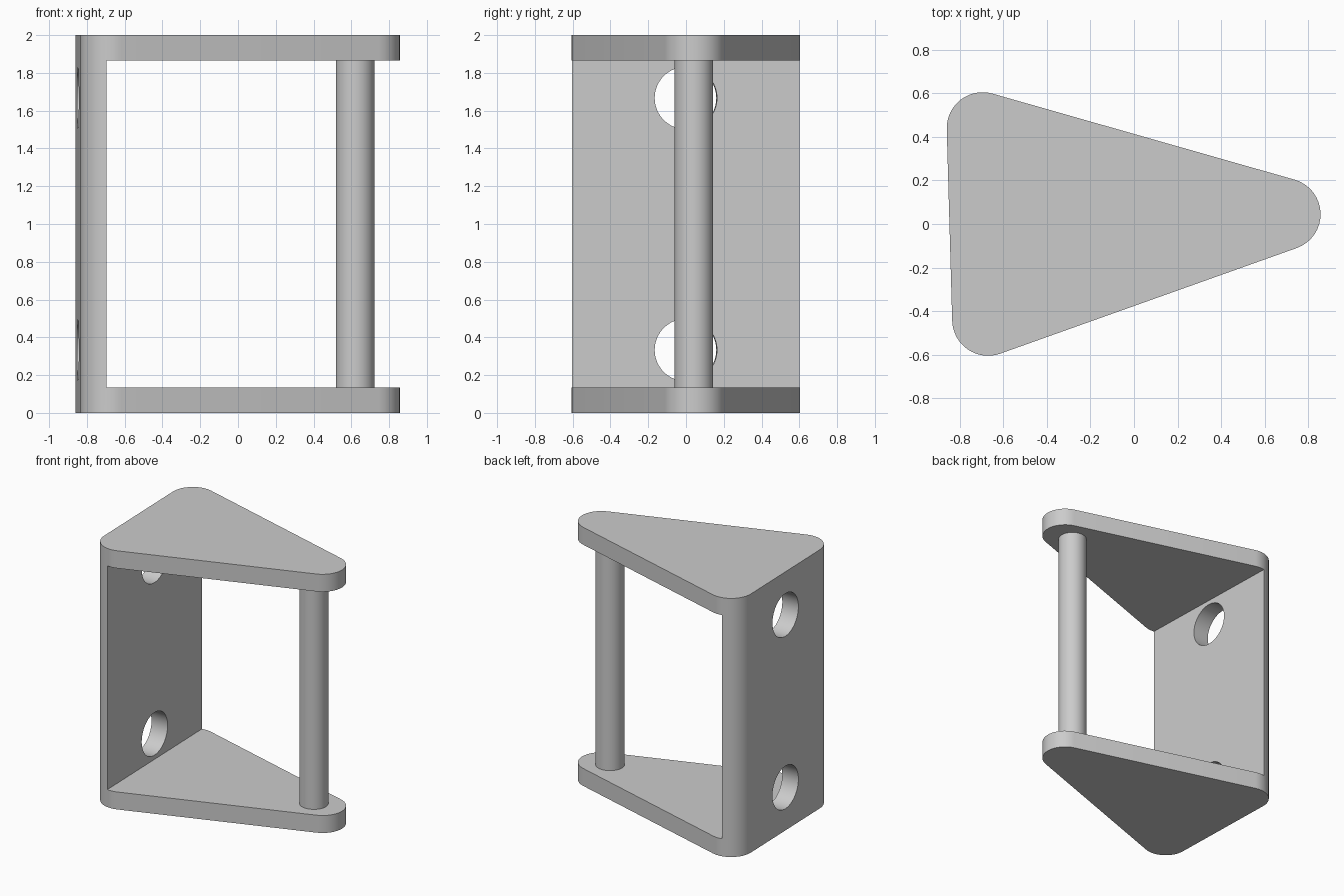
import bpy, bmesh
from math import pi, cos, sin, atan2, radians
from mathutils import Vector, Matrix

cube = bpy.data.objects.get("Cube")
if cube:
    bpy.data.objects.remove(cube, do_unlink=True)

HEIGHT, THICK, CORNER_R = 2.0, 0.135, 0.165
# Corner centres, counter-clockwise: back left, front left, nose
CORNERS = [Vector(c) for c in ((-0.695, 0.44), (-0.67, -0.44), (0.692, 0.045))]

grey = bpy.data.materials.new("light grey")
grey.use_nodes = True
grey.diffuse_color = (0.6, 0.6, 0.6, 1)
grey.node_tree.nodes["Principled BSDF"].inputs["Base Color"].default_value = (0.6, 0.6, 0.6, 1)


def finish(name, bm):
    bmesh.ops.recalc_face_normals(bm, faces=bm.faces)
    mesh = bpy.data.meshes.new(name)
    bm.to_mesh(mesh)
    bm.free()
    mesh.materials.append(grey)
    obj = bpy.data.objects.new(name, mesh)
    bpy.context.collection.objects.link(obj)
    return obj


def prism(name, points, z0, z1):
    bm = bmesh.new()
    bottom = [bm.verts.new((x, y, z0)) for x, y in points]
    top = [bm.verts.new((x, y, z1)) for x, y in points]
    bm.faces.new(bottom[::-1])
    bm.faces.new(top)
    for i in range(len(points)):
        bm.faces.new((bottom[i - 1], bottom[i], top[i], top[i - 1]))
    return finish(name, bm)


def cylinder(name, radius, depth, matrix):
    bm = bmesh.new()
    bmesh.ops.create_cone(bm, cap_ends=True, segments=64, radius1=radius,
                          radius2=radius, depth=depth, matrix=matrix)
    return finish(name, bm)


def activate(obj):
    bpy.ops.object.select_all(action="DESELECT")
    obj.select_set(True)
    bpy.context.view_layer.objects.active = obj


def cut(obj, cutter):
    activate(obj)
    mod = obj.modifiers.new("cut", "BOOLEAN")
    mod.operation, mod.solver, mod.object = "DIFFERENCE", "EXACT", cutter
    bpy.ops.object.modifier_apply(modifier=mod.name)
    bpy.data.objects.remove(cutter, do_unlink=True)


def smooth(obj):
    activate(obj)
    bpy.ops.object.shade_smooth_by_angle(angle=radians(30))


def rounded_outline(centres, radius, steps=16):
    points = []
    for i, c in enumerate(centres):
        before = c - centres[i - 1]
        after = centres[(i + 1) % len(centres)] - c
        # Sweep from the outward normal of one edge to that of the next
        start = atan2(-before.x, before.y)
        turn = (atan2(-after.x, after.y) - start) % (2 * pi)
        for k in range(steps + 1):
            a = start + turn * k / steps
            points.append((c.x + radius * cos(a), c.y + radius * sin(a)))
    return points


# Bracket: rounded triangle, hollowed to leave two shelves and a back plate
bracket = prism("bracket", rounded_outline(CORNERS, CORNER_R), 0, HEIGHT)
along = (CORNERS[0] - CORNERS[1]).normalized()
inward = Vector((along.y, -along.x))
inner = CORNERS[1] + inward * (THICK - CORNER_R)
window = [inner - along, inner - along + inward * 3,
          inner + along * 2 + inward * 3, inner + along * 2]
cut(bracket, prism("window_cutter", window, THICK, HEIGHT - THICK))

# Mounting holes square to the back plate
middle = (CORNERS[0] + CORNERS[1]) / 2 - inward * 0.1
tilt = Vector((inward.x, inward.y, 0)).to_track_quat("Z", "Y").to_matrix().to_4x4()
for z in (0.333, HEIGHT - 0.333):
    place = Matrix.Translation((middle.x, middle.y, z)) @ tilt
    cut(bracket, cylinder("hole_cutter", 0.165, 0.6, place))
smooth(bracket)

# Rod joining the shelves near the nose
rod = cylinder("rod", 0.102, HEIGHT - 2 * THICK,
               Matrix.Translation((0.62, 0.042, HEIGHT / 2)))
smooth(rod)
